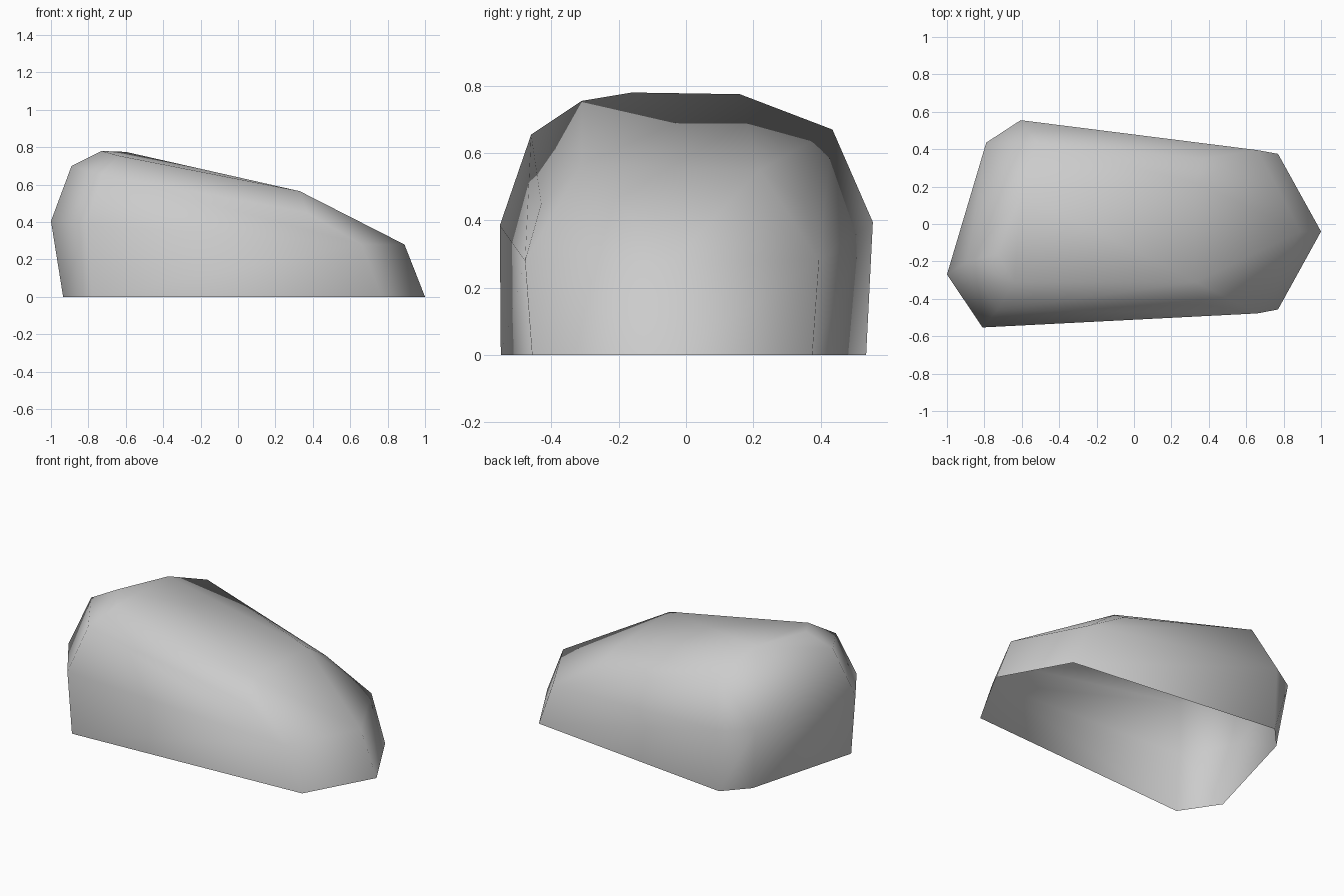
import bpy
import bmesh

if "Cube" in bpy.data.objects:
    bpy.data.objects.remove(bpy.data.objects["Cube"], do_unlink=True)

# Plain stone colour
stone = bpy.data.materials.new("stone_grey")
stone.use_nodes = True
stone.diffuse_color = (0.6, 0.6, 0.6, 1)
stone.node_tree.nodes["Principled BSDF"].inputs["Base Color"].default_value = (0.6, 0.6, 0.6, 1)

# Ground outline of the boulder
base = [(1, -0.04), (0.77, 0.375), (-0.606, 0.535), (-0.74, 0.39),
        (-0.935, -0.32), (-0.78, -0.55), (0.77, -0.457)]

# Widest ring, dipping towards the low end
belly = [(0.89, -0.04, 0.28), (0.66, 0.395, 0.28), (-0.606, 0.555, 0.395),
         (-0.79, 0.435, 0.4), (-1, -0.27, 0.405), (-0.81, -0.553, 0.385),
         (0.66, -0.478, 0.28)]

# Shoulder corners
shoulder = [(0.37, 0.35, 0.46), (-0.52, 0.435, 0.67), (-0.89, -0.2, 0.70),
            (-0.73, -0.46, 0.655), (0.37, -0.43, 0.45)]

# Crown, sloping down towards the low end
crown = [(0.33, 0.22, 0.55), (-0.6, 0.16, 0.775), (-0.73, -0.16, 0.78),
         (-0.64, -0.31, 0.755), (0.33, -0.31, 0.565)]

# Skin the corners as one convex shell
bm = bmesh.new()
for co in [(x, y, 0) for x, y in base] + belly + shoulder + crown:
    bm.verts.new(co)
bmesh.ops.convex_hull(bm, input=bm.verts[:])
bmesh.ops.recalc_face_normals(bm, faces=bm.faces[:])

# Open underside
under = [f for f in bm.faces if all(v.co.z < 0.001 for v in f.verts)]
bmesh.ops.delete(bm, geom=under, context='FACES')
loose = [v for v in bm.verts if not v.link_faces]
bmesh.ops.delete(bm, geom=loose, context='VERTS')
for face in bm.faces:
    face.smooth = True

mesh = bpy.data.meshes.new("boulder")
bm.to_mesh(mesh)
bm.free()
mesh.materials.append(stone)
boulder = bpy.data.objects.new("boulder", mesh)
bpy.context.collection.objects.link(boulder)
